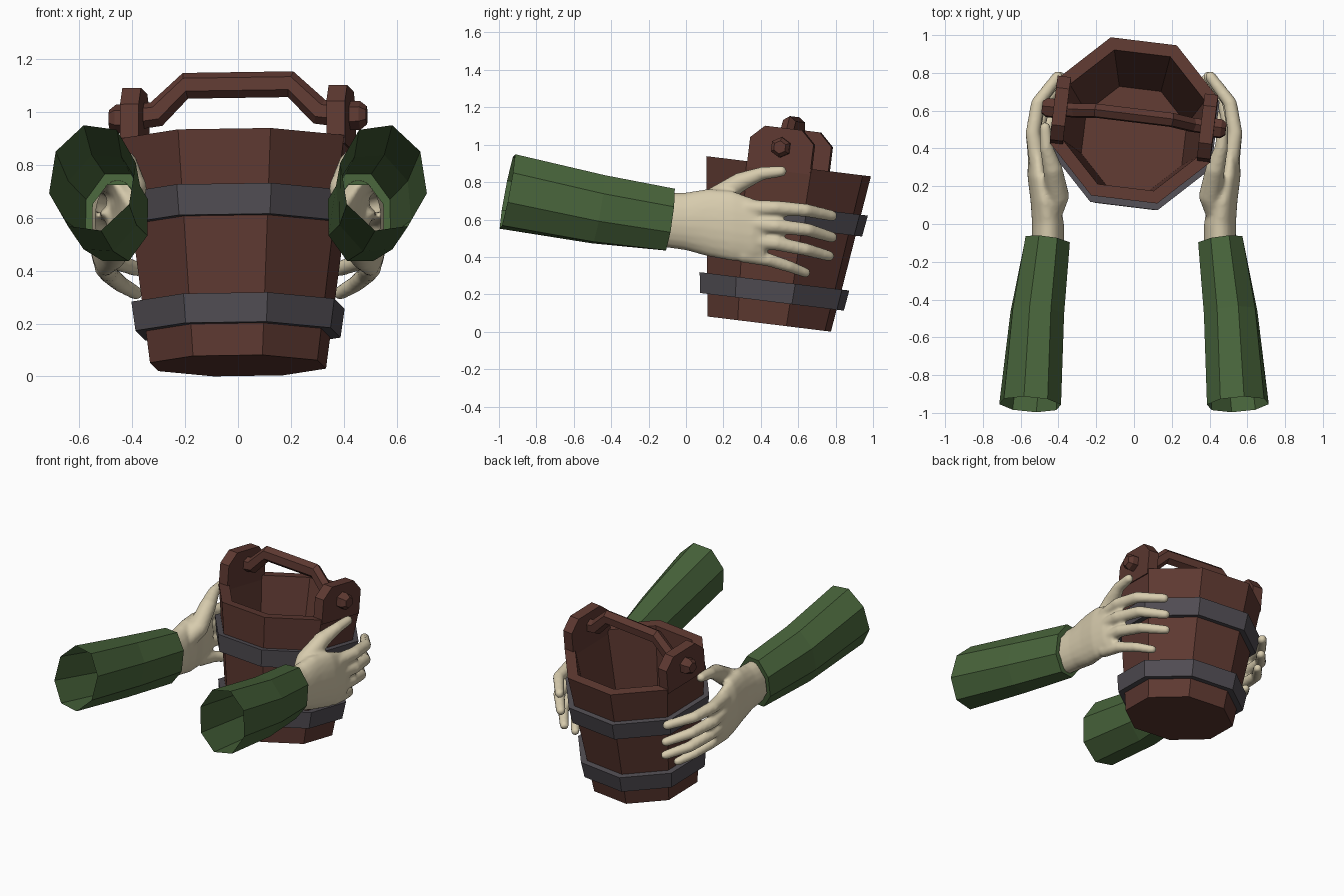
import bpy, bmesh, math
from mathutils import Vector, Matrix

if "Cube" in bpy.data.objects:
    bpy.data.objects.remove(bpy.data.objects["Cube"])


def material(name, rgb):
    m = bpy.data.materials.new(name)
    m.diffuse_color = (*rgb, 1)
    m.use_nodes = True
    m.node_tree.nodes["Principled BSDF"].inputs["Base Color"].default_value = m.diffuse_color
    return m


WOOD = material("dark red wood", (0.112, 0.041, 0.031))
IRON = material("grey iron", (0.082, 0.074, 0.086))
CLOTH = material("green cloth", (0.066, 0.130, 0.044))
SKIN = material("pale skin", (0.68, 0.60, 0.42))

# the bucket is built upright, then leaned and turned in the hands
BUCKET = (Matrix.Translation((0, 0.445, 0.041)) @ Matrix.Rotation(math.radians(-7), 4, 'X')
          @ Matrix.Rotation(math.radians(-7), 4, 'Z'))


def finish(bm, name, mat, matrix=None):
    if matrix:
        bm.transform(matrix)
    bmesh.ops.recalc_face_normals(bm, faces=bm.faces)
    me = bpy.data.meshes.new(name)
    bm.to_mesh(me)
    bm.free()
    me.materials.append(mat)
    ob = bpy.data.objects.new(name, me)
    bpy.context.collection.objects.link(ob)
    return ob


def bridge(bm, a, b):
    n = len(a)
    for i in range(n):
        bm.faces.new((a[i], a[(i + 1) % n], b[(i + 1) % n], b[i]))


def lathe(name, mat, profile, closed):
    """Eight-sided turned shape; profile is (radius, height)."""
    bm = bmesh.new()
    rings = []
    for r, z in profile:
        angles = [math.radians(22.5 + 45 * i) for i in range(8)]
        rings.append([bm.verts.new((r * math.cos(a), r * math.sin(a), z)) for a in angles])
    for a, b in zip(rings, rings[1:]):
        bridge(bm, a, b)
    if closed:
        bridge(bm, rings[-1], rings[0])
    else:
        bm.faces.new(rings[0])
        bm.faces.new(rings[-1])
    return finish(bm, name, mat, BUCKET)


def tube(bm, stations, sides, cap=True, frame=None):
    """Loft through stations (x, y, z, side radius, up radius, roll degrees)."""
    pts = [Vector(s[:3]) for s in stations]
    rings = []
    for i, s in enumerate(stations):
        t = frame or (pts[min(i + 1, len(pts) - 1)] - pts[max(i - 1, 0)])
        t = t.normalized()
        side = t.cross(Vector((0, 0, 1))).normalized()
        up = side.cross(t)
        roll = Matrix.Rotation(math.radians(s[5] if len(s) > 5 else 0), 3, t)
        ring = []
        for k in range(sides):
            a = 2 * math.pi * (k + 0.5) / sides
            off = side * s[3] * math.cos(a) + up * s[4] * math.sin(a)
            ring.append(bm.verts.new(pts[i] + roll @ off))
        rings.append(ring)
    for a, b in zip(rings, rings[1:]):
        bridge(bm, a, b)
    if cap:
        bm.faces.new(rings[0])
        bm.faces.new(rings[-1])


# bucket staves and hoops
lathe("bucket_body", WOOD, [(0.345, 0), (0.46, 0.85), (0.39, 0.85), (0.29, 0.05)], False)
lathe("lower_hoop", IRON, [(0.402, 0.12), (0.418, 0.23), (0.36, 0.23), (0.34, 0.12)], True)
lathe("upper_hoop", IRON, [(0.452, 0.525), (0.470, 0.64), (0.41, 0.64), (0.40, 0.525)], True)

# lugs and handle pins on both sides
for s, label in ((1, "right"), (-1, "left")):
    bm = bmesh.new()
    outline = [(-.172, .82), (.172, .82), (.172, .98), (.10, 1.05), (-.10, 1.05), (-.172, .98)]
    sheets = [[bm.verts.new((s * x, y, z)) for y, z in outline] for x in (0.357, 0.428)]
    for sheet in sheets:
        bm.faces.new(sheet)
    bridge(bm, *sheets)
    finish(bm, label + "_lug", WOOD, BUCKET)
    bm = bmesh.new()
    tube(bm, [(s * x, 0, 0.945, r, r) for x, r in ((0.42, 0.055), (0.465, 0.055), (0.49, 0.035))], 6)
    finish(bm, label + "_pin", WOOD, BUCKET)

# carrying handle
bm = bmesh.new()
path = [(-.45, .945), (-.31, .962), (-.2, 1.068), (.2, 1.068), (.31, .962), (.45, .945)]
tube(bm, [(x, 0, z, 0.04, 0.05) for x, z in path], 6)
finish(bm, "bucket_handle", WOOD, BUCKET)

PALM = [(.455, -.18, .60, .085, .14), (.455, 0, .59, .085, .155), (.47, .12, .583, .078, .182),
        (.50, .25, .565, .064, .188), (.51, .36, .545, .052, .168), (.51, .42, .54, .035, .15)]
# each digit: (x, y, z, radius) joints
DIGITS = [
    [(.45, .04, .64, .065), (.405, .15, .71, .062), (.43, .29, .80, .052), (.462, .40, .845, .036), (.47, .51, .858, .030)],
    [(.51, .33, .66, .046), (.535, .48, .662, .040), (.51, .64, .65, .036), (.405, .78, .62, .030)],
    [(.515, .33, .58, .046), (.535, .48, .565, .040), (.50, .65, .545, .036), (.395, .78, .505, .030)],
    [(.51, .33, .49, .046), (.515, .48, .473, .039), (.475, .64, .44, .035), (.38, .765, .405, .029)],
    [(.50, .31, .41, .042), (.485, .44, .385, .036), (.445, .55, .350, .032), (.385, .64, .315, .027)],
]
SLEEVE = [(.55, -.955, .75, .166, .212, -8), (.512, -.47, .655, .148, .196, -4),
          (.458, -.09, .60, .128, .180, 0), (.458, -.088, .60, .10, .135, 0), (.46, -.16, .612, .10, .14, 0)]

for s, side in ((1, "right"), (-1, "left")):
    # hand: palm and digits fused into one skin
    bm = bmesh.new()
    tube(bm, [(s * p[0], *p[1:]) for p in PALM], 20, frame=Vector((0, 1, 0)))
    for digit in DIGITS:
        joints = [(s * x, y, z, r, r) for x, y, z, r in digit]
        for a, b in zip(joints, joints[1:]):
            tube(bm, [a, b], 14)
        for x, y, z, r, _ in joints:
            bmesh.ops.create_icosphere(bm, subdivisions=2, radius=r * 1.03,
                                       matrix=Matrix.Translation((x, y, z)))
    rough = finish(bm, side + "_hand_rough", SKIN)
    mod = rough.modifiers.new("fuse", 'REMESH')
    mod.mode = 'VOXEL'
    mod.voxel_size = 0.011
    mod = rough.modifiers.new("soften", 'SMOOTH')
    mod.factor = 0.5
    mod.iterations = 6
    skin = bpy.data.meshes.new_from_object(rough.evaluated_get(bpy.context.evaluated_depsgraph_get()))
    bpy.data.objects.remove(rough)
    # open the wrist inside the cuff
    bm = bmesh.new()
    bm.from_mesh(skin)
    wrist = [f for f in bm.faces if f.calc_center_median().y < -0.125]
    bmesh.ops.delete(bm, geom=wrist, context='FACES')
    for f in bm.faces:
        f.smooth = True
        f.material_index = 0
    finish(bm, side + "_hand", SKIN)

    # hollow sleeve with a turned-in cuff
    bm = bmesh.new()
    rings = [(s * p[0], *p[1:5], s * p[5]) for p in SLEEVE]
    tube(bm, rings[:3], 8, cap=False)
    direction = Vector(rings[2][:3]) - Vector(rings[1][:3])
    tube(bm, [(*rings[2][:3], .128, .180)] + rings[3:4], 8, cap=False, frame=direction)
    bmesh.ops.remove_doubles(bm, verts=bm.verts, dist=0.001)
    finish(bm, side + "_sleeve", CLOTH)
